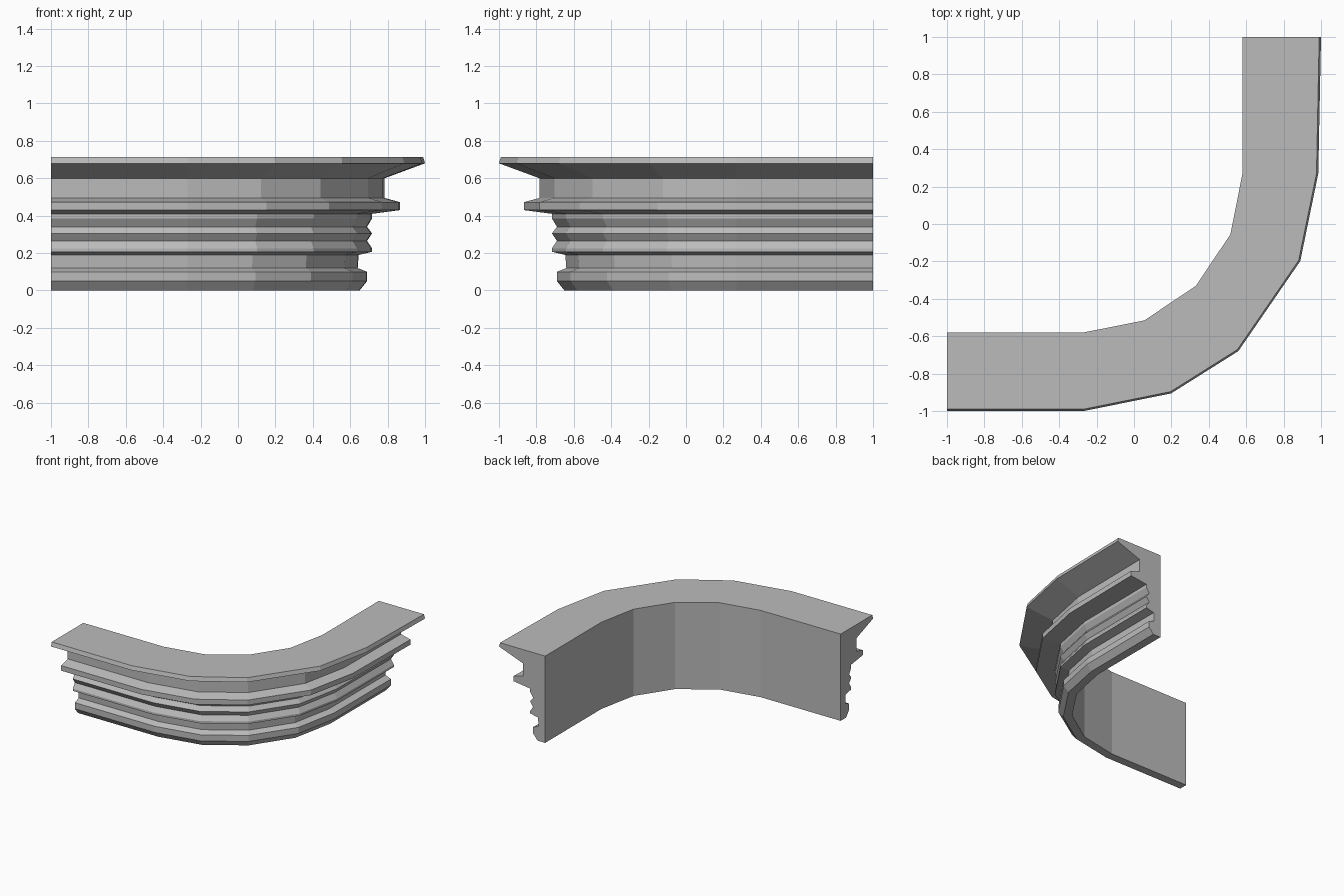
import bpy, bmesh
from math import sin, cos, radians
from mathutils import Vector

cube = bpy.data.objects.get("Cube")
if cube:
    bpy.data.objects.remove(cube, do_unlink=True)

# Single stone colour
stone = bpy.data.materials.new("grey_stone")
stone.use_nodes = True
grey = (0.5, 0.5, 0.5, 1)
stone.diffuse_color = grey
stone.node_tree.nodes["Principled BSDF"].inputs["Base Color"].default_value = grey

# Moulding cross-section: (projection from the wall, height)
profile = [(0, 0), (0.07, 0), (0.11, 0.05), (0.11, 0.1), (0.06, 0.12),
           (0.065, 0.19), (0.137, 0.207), (0.137, 0.225), (0.11, 0.265),
           (0.137, 0.305), (0.11, 0.34), (0.137, 0.385), (0.137, 0.41),
           (0.287, 0.43), (0.287, 0.472), (0.203, 0.495), (0.203, 0.6),
           (0.42, 0.68), (0.41, 0.713), (0, 0.713)]

# Wall line: straight run, quarter bend, straight run
wall, radius, centre = 0.58, 0.85, 0.27
path = [(-1, -wall)]
for i in range(5):
    a = radians(22.5 * i)
    path.append((-centre + radius * sin(a), centre - radius * cos(a)))
path.append((wall, 1))

# Direction in which the section projects at each path point
outward = [(0, -1), (0, -1), (0.34, -0.93), (0.54, -0.83),
           (0.89, -0.34), (0.965, 0), (1, 0)]

# Sweep the section along the wall line and close both ends
bm = bmesh.new()
rings = []
for p, d in zip(path, outward):
    rings.append([bm.verts.new(Vector((p[0] + d[0] * o, p[1] + d[1] * o, z)))
                  for o, z in profile])
n = len(profile)
for a, b in zip(rings, rings[1:]):
    for i in range(n):
        j = (i + 1) % n
        bm.faces.new((a[i], b[i], b[j], a[j]))
bm.faces.new(rings[0])
bm.faces.new(rings[-1][::-1])
bmesh.ops.recalc_face_normals(bm, faces=bm.faces[:])

mesh = bpy.data.meshes.new("curved_cornice")
bm.to_mesh(mesh)
bm.free()
mesh.materials.append(stone)
cornice = bpy.data.objects.new("curved_cornice", mesh)
bpy.context.collection.objects.link(cornice)
